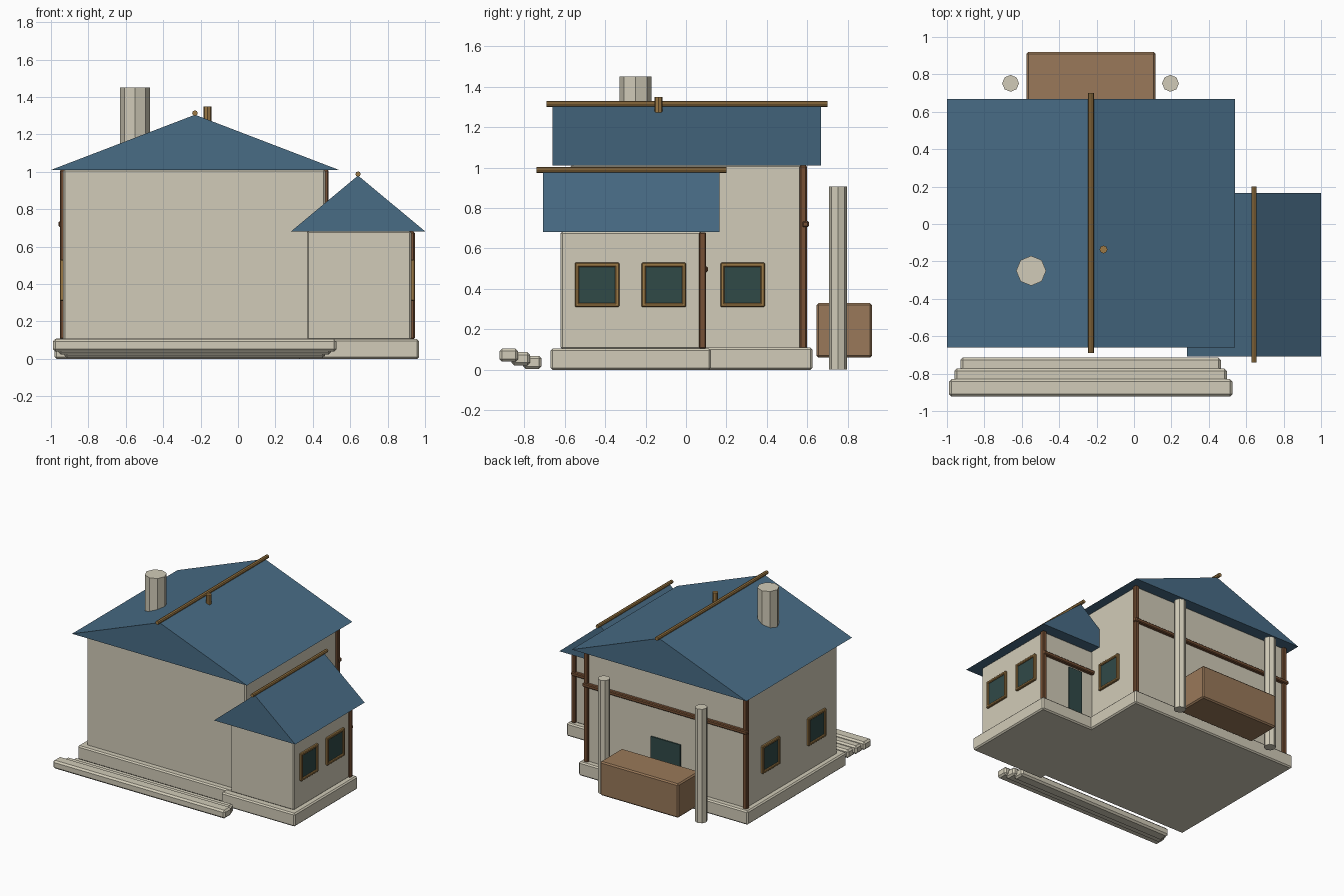
import bpy
import math

cube = bpy.data.objects.get("Cube")
if cube:
    bpy.data.objects.remove(cube, do_unlink=True)


def material(name, r, g, b):
    m = bpy.data.materials.new(name)
    m.use_nodes = True
    m.diffuse_color = (r, g, b, 1)
    m.node_tree.nodes["Principled BSDF"].inputs["Base Color"].default_value = (r, g, b, 1)
    return m


PLASTER = material("cream plaster", 0.64, 0.60, 0.48)
ROOF = material("blue roof", 0.065, 0.15, 0.235)
TRIM = material("golden wood", 0.33, 0.19, 0.06)
TIMBER = material("dark timber", 0.18, 0.08, 0.035)
CRATE = material("brown wood", 0.32, 0.19, 0.10)
GLASS = material("dark glass", 0.03, 0.068, 0.064)


def mesh_object(name, verts, faces, mat):
    me = bpy.data.meshes.new(name)
    me.from_pydata(verts, [], faces)
    me.materials.append(mat)
    ob = bpy.data.objects.new(name, me)
    bpy.context.collection.objects.link(ob)
    return ob


def box(name, x, y, z, mat, bevel=0.01):
    """Box from (min, max) pairs, with chamfered edges."""
    verts = [(a, b, c) for a in x for b in y for c in z]
    faces = [(0, 1, 3, 2), (4, 6, 7, 5), (0, 4, 5, 1),
             (2, 3, 7, 6), (0, 2, 6, 4), (1, 5, 7, 3)]
    ob = mesh_object(name, verts, faces, mat)
    if bevel:
        mod = ob.modifiers.new("chamfer", "BEVEL")
        mod.width = bevel
        mod.segments = 1
    return ob


def rod(name, x, y, z, radius, length, mat, along_y=False):
    """Eight-sided rod centred on a point."""
    rot = (math.pi / 2, 0, 0) if along_y else (0, 0, 0)
    bpy.ops.mesh.primitive_cylinder_add(vertices=8, radius=radius, depth=length,
                                        location=(x, y, z), rotation=rot)
    ob = bpy.context.object
    ob.name = name
    ob.data.materials.append(mat)


def gable_roof(name, x, y, z):
    """Closed triangular prism with a ridge running front to back."""
    mid = sum(x) / 2
    verts = [p for d in y for p in ((x[0], d, z[0]), (x[1], d, z[0]), (mid, d, z[1]))]
    faces = [(0, 1, 2), (3, 5, 4), (0, 3, 4, 1), (1, 4, 5, 2), (2, 5, 3, 0)]
    mesh_object(name, verts, faces, ROOF)


def window(name, wall_x, side, y):
    """Framed window on a side wall; side is the outward x direction."""
    half, bar, low, high = 0.11, 0.021, 0.31, 0.53

    def span(a, b):
        return tuple(sorted((wall_x + side * a, wall_x + side * b)))

    depth = span(-0.02, 0.018)
    for i, s in enumerate((-1, 1)):
        edge = tuple(sorted((y + s * half, y + s * (half - bar))))
        box(f"{name}_jamb_{i}", depth, edge, (low, high), TRIM, 0.005)
    for part, z in (("sill", (low, low + bar)), ("lintel", (high - bar, high))):
        box(f"{name}_{part}", depth, (y - half + 0.01, y + half - 0.01), z, TRIM, 0.005)
    inner = half - bar + 0.003
    box(f"{name}_glass", span(-0.01, 0.008), (y - inner, y + inner),
        (low + bar, high - bar), GLASS, 0)


# Foundations and walls
box("main_foundation", (-0.98, 0.51), (-0.62, 0.625), (0, 0.11), PLASTER)
box("wing_foundation", (0.32, 0.968), (-0.67, 0.123), (0, 0.105), PLASTER)
box("main_walls", (-0.935, 0.467), (-0.57, 0.578), (0.1, 1.015), PLASTER)
box("wing_walls", (0.368, 0.927), (-0.62, 0.08), (0.1, 0.685), PLASTER)

# Roofs with ridge poles
gable_roof("main_roof", (-1, 0.54), (-0.66, 0.667), (1.01, 1.305))
gable_roof("wing_roof", (0.284, 1), (-0.708, 0.165), (0.682, 0.98))
rod("main_ridge_pole", -0.23, 0.005, 1.314, 0.015, 1.39, TRIM, True)
rod("wing_ridge_pole", 0.642, -0.27, 0.988, 0.014, 0.94, TRIM, True)

# Chimney, roof peg and rear columns
rod("chimney", -0.55, -0.25, 1.27, 0.08, 0.36, PLASTER)
rod("roof_peg", -0.163, -0.136, 1.31, 0.021, 0.08, TRIM)
for side, x in (("right", -0.66), ("left", 0.195)):
    rod(f"rear_column_{side}", x, 0.752, 0.454, 0.045, 0.907, PLASTER)

# Corner posts and rails on the back walls
for name, x, y, top in (("main_post_a", -0.935, 0.58, 1.01),
                        ("main_post_b", 0.467, 0.58, 1.01),
                        ("wing_post", 0.927, 0.082, 0.68)):
    box(name, (x - 0.018, x + 0.018), (y - 0.018, y + 0.018), (0.105, top), TIMBER, 0.006)
box("main_rail", (-0.96, 0.49), (0.575, 0.608), (0.705, 0.735), TIMBER, 0.006)
box("wing_rail", (0.46, 0.94), (0.075, 0.108), (0.482, 0.512), TIMBER, 0.006)

# Windows and doors
window("wing_window_front", 0.927, 1, -0.44)
window("wing_window_back", 0.927, 1, -0.11)
window("main_window_left", 0.467, 1, 0.28)
window("main_window_right_back", -0.935, -1, 0.28)
window("main_window_right_front", -0.935, -1, -0.3)
box("main_door", (-0.36, -0.1), (0.57, 0.587), (0.11, 0.46), GLASS, 0)
box("wing_door", (0.57, 0.69), (0.07, 0.089), (0.11, 0.47), GLASS, 0)

# Rear crate and front steps
box("rear_crate", (-0.575, 0.115), (0.645, 0.92), (0.06, 0.33), CRATE)
for i in range(3):
    inset, back, drop = 0.031 * i, 0.058 * i, 0.018 * i
    box(f"front_step_{i}", (-0.99 + inset, 0.527 - inset),
        (-0.922 + back, -0.83 + back), (0.04 - drop, 0.105 - drop), PLASTER, 0.013)
